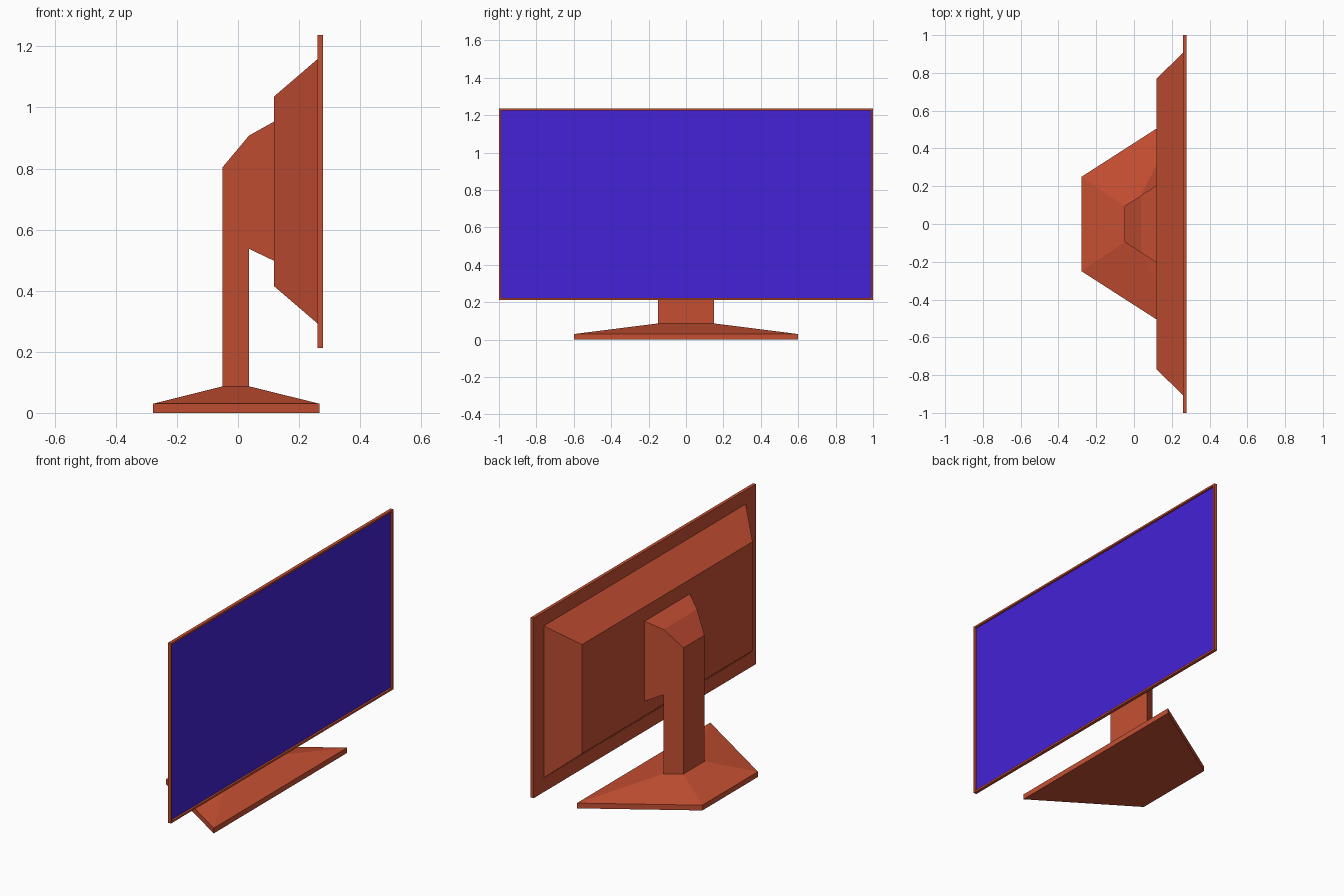
import bpy, bmesh

cube = bpy.data.objects.get("Cube")
if cube:
    bpy.data.objects.remove(cube, do_unlink=True)


def material(name, rgb):
    mat = bpy.data.materials.new(name)
    mat.use_nodes = True
    colour = (*rgb, 1.0)
    mat.diffuse_color = colour
    mat.node_tree.nodes["Principled BSDF"].inputs["Base Color"].default_value = colour
    return mat


casing = material("burnt orange casing", (0.56, 0.078, 0.032))
display = material("deep blue display", (0.058, 0.016, 0.68))


def finish(name, bm, *mats):
    bmesh.ops.recalc_face_normals(bm, faces=bm.faces[:])
    mesh = bpy.data.meshes.new(name)
    bm.to_mesh(mesh)
    bm.free()
    for mat in mats:
        mesh.materials.append(mat)
    obj = bpy.data.objects.new(name, mesh)
    bpy.context.collection.objects.link(obj)
    return obj


def loft(rings):
    """Join equal-length rings of points into a closed solid."""
    bm = bmesh.new()
    loops = [[bm.verts.new(p) for p in ring] for ring in rings]
    count = len(loops[0])
    for a, b in zip(loops, loops[1:]):
        for i in range(count):
            j = (i + 1) % count
            bm.faces.new((a[i], a[j], b[j], b[i]))
    bm.faces.new(loops[0])
    bm.faces.new(loops[-1])
    return bm


def upright(x, half, low, high):
    """Rectangle facing along x."""
    return [(x, -half, low), (x, half, low), (x, half, high), (x, -half, high)]


def trapezoid(z, back, back_half, front, front_half):
    """Level outline that widens towards the screen side."""
    return [(back, -back_half, z), (front, -front_half, z),
            (front, front_half, z), (back, back_half, z)]


# Foot: thin trapezoid slab that slopes up to the neck
foot = (-0.278, 0.25, 0.267, 0.60)
collar = (-0.05, 0.095, 0.036, 0.15)
finish("stand_base", loft([trapezoid(0, *foot), trapezoid(0.03, *foot),
                           trapezoid(0.087, *collar)]), casing)

# Neck: side profile whose width grows evenly towards the screen
profile = [(-0.05, 0.085), (-0.05, 0.805), (0.036, 0.908), (0.12, 0.955),
           (0.12, 0.497), (0.036, 0.537), (0.036, 0.085)]


def neck_half(x):
    return 0.095 + 0.645 * (x + 0.05)


finish("stand_neck", loft([[(x, side * neck_half(x), z) for x, z in profile]
                           for side in (-1, 1)]), casing)

# Rear housing: tapered block behind the panel
finish("rear_housing", loft([upright(0.118, 0.767, 0.415, 1.036),
                             upright(0.26, 0.908, 0.293, 1.158)]), casing)

# Panel: slim slab with a narrow bezel around a recessed display
bm = loft([upright(0.26, 1.0, 0.212, 1.237), upright(0.278, 1.0, 0.212, 1.237)])
bmesh.ops.recalc_face_normals(bm, faces=bm.faces[:])
screen = max(bm.faces, key=lambda f: f.calc_center_median().x)
bmesh.ops.inset_region(bm, faces=[screen], thickness=0.015)
recess = bmesh.ops.extrude_face_region(bm, geom=[screen])
if screen.is_valid:
    bmesh.ops.delete(bm, geom=[screen], context='FACES_ONLY')
for item in recess["geom"]:
    if isinstance(item, bmesh.types.BMVert):
        item.co.x -= 0.011
    elif isinstance(item, bmesh.types.BMFace):
        item.material_index = 1
finish("screen_panel", bm, casing, display)
